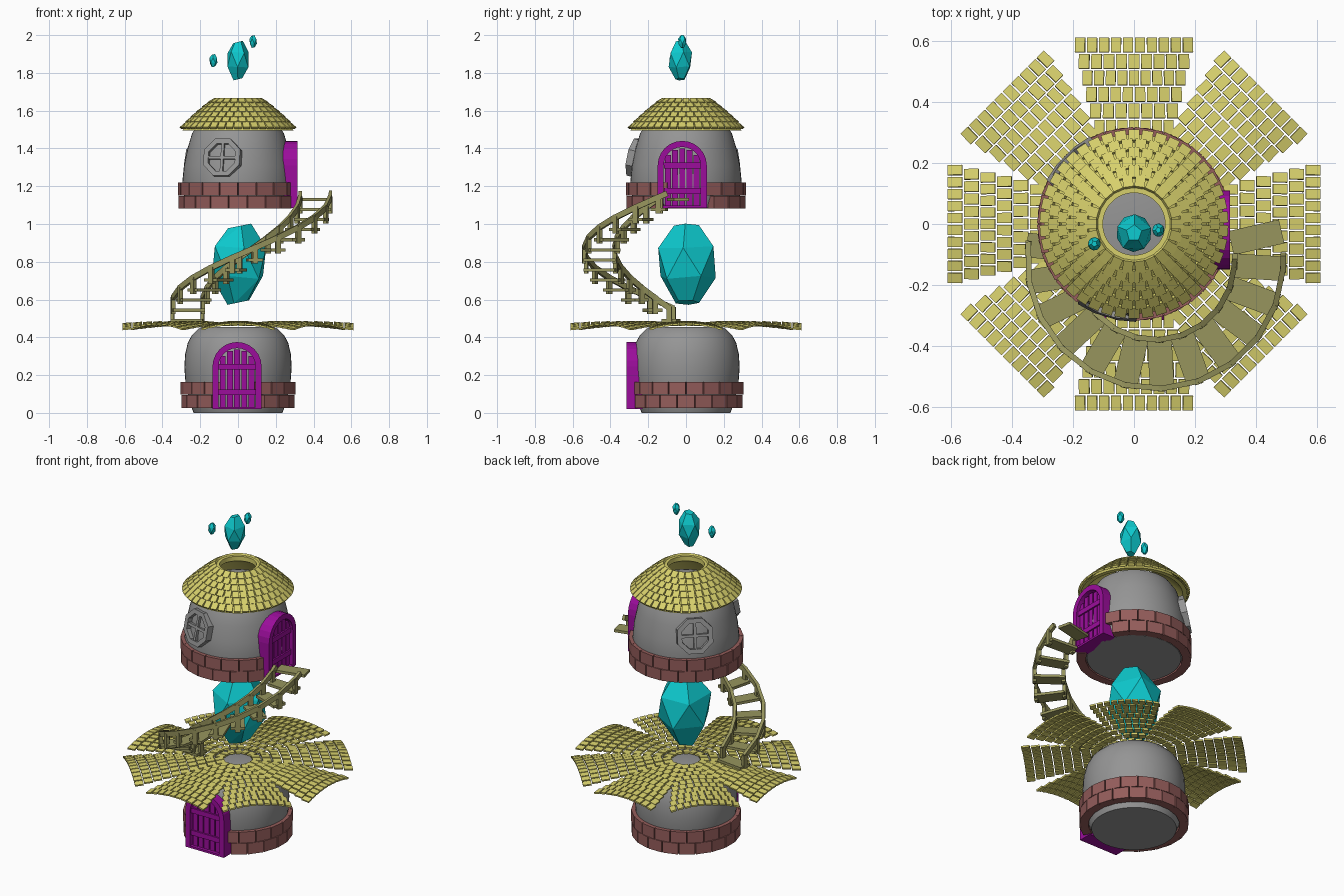
import bpy, bmesh
from math import sin, cos, pi, radians, atan2, sqrt
from mathutils import Matrix, Vector

if "Cube" in bpy.data.objects:
    bpy.data.objects.remove(bpy.data.objects["Cube"])


def material(name, r, g, b):
    m = bpy.data.materials.new(name)
    m.use_nodes = True
    m.diffuse_color = (r, g, b, 1)
    m.node_tree.nodes["Principled BSDF"].inputs["Base Color"].default_value = (r, g, b, 1)
    return m


PLASTER = material("grey plaster", 0.30, 0.30, 0.30)
BRICK = material("red brick", 0.30, 0.11, 0.105)
THATCH = material("yellow shingle", 0.68, 0.63, 0.15)
WOOD = material("olive wood", 0.31, 0.30, 0.11)
PAINT = material("purple paint", 0.33, 0.004, 0.33)
CRYSTAL = material("cyan crystal", 0.004, 0.59, 0.62)

T = Matrix.Translation


def R(angle, axis="Z"):
    return Matrix.Rotation(angle, 4, axis)


def finish(name, bm, mat, smooth=False):
    bmesh.ops.recalc_face_normals(bm, faces=bm.faces[:])
    me = bpy.data.meshes.new(name)
    bm.to_mesh(me)
    bm.free()
    me.materials.append(mat)
    ob = bpy.data.objects.new(name, me)
    bpy.context.collection.objects.link(ob)
    if smooth:
        bpy.ops.object.select_all(action="DESELECT")
        ob.select_set(True)
        bpy.context.view_layer.objects.active = ob
        bpy.ops.object.shade_smooth_by_angle(angle=radians(35))
    return ob


def box(bm, frame, sx, sy, sz):
    bmesh.ops.create_cube(bm, size=1, matrix=frame @ Matrix.Diagonal((sx, sy, sz, 1)))


def beam(bm, a, b, width, height):
    # box running from a to b, kept upright
    d = b - a
    tilt = atan2(d.z, sqrt(d.x ** 2 + d.y ** 2))
    box(bm, T((a + b) / 2) @ R(atan2(d.y, d.x)) @ R(-tilt, "Y"), d.length + 0.01, width, height)


def lathe(name, profile, mat, closed=False, n=48):
    bm = bmesh.new()
    rings = [[bm.verts.new((r * cos(2 * pi * i / n), r * sin(2 * pi * i / n), z)) for i in range(n)]
             for r, z in profile]
    pairs = list(zip(rings, rings[1:] + rings[:1]))
    for lo, hi in pairs if closed else pairs[:-1]:
        for i in range(n):
            j = (i + 1) % n
            bm.faces.new((lo[i], lo[j], hi[j], hi[i]))
    if not closed:
        bm.faces.new(rings[0])
        bm.faces.new(rings[-1])
    return finish(name, bm, mat, True)


def frame_ring(bm, outer, inner, y0, y1, place):
    # solid picture-frame between two outlines in the xz plane
    n = len(outer)
    loops = [[bm.verts.new(place @ Vector((x, y, z))) for x, z in pts]
             for pts, y in ((outer, y0), (inner, y0), (inner, y1), (outer, y1))]
    for a, b in zip(loops, loops[1:] + loops[:1]):
        for i in range(n):
            j = (i + 1) % n
            bm.faces.new((a[i], a[j], b[j], b[i]))


# plastered round walls
lathe("lower_wall", [(0.235, 0), (0.258, 0.06), (0.278, 0.16), (0.284, 0.24), (0.28, 0.31),
                     (0.266, 0.37), (0.245, 0.41), (0.21, 0.445), (0.19, 0.455)], PLASTER)
lathe("upper_wall", [(0.26, 1.085), (0.285, 1.14), (0.295, 1.22), (0.286, 1.31), (0.267, 1.4),
                     (0.243, 1.48), (0.21, 1.53), (0.18, 1.54)], PLASTER)


def brick_band(name, radius, z0, door_angle, count=20):
    bm = bmesh.new()
    for row in range(2):
        for i in range(count):
            a = 2 * pi * (i + row / 2) / count
            if cos(a - door_angle) > cos(radians(22)):
                continue
            box(bm, R(a) @ T((radius - 0.025, 0, z0 + 0.035 + row * 0.07)),
                0.05, 2 * pi * radius / count - 0.005, 0.067)
    finish(name, bm, BRICK)


brick_band("lower_bricks", 0.30, 0.025, -pi / 2)
brick_band("upper_bricks", 0.315, 1.08, 0)


def arch(half, z0, top, n=12):
    spring = top - half
    return [(-half, z0)] + [(-half * cos(pi * i / n), spring + half * sin(pi * i / n))
                            for i in range(n + 1)] + [(half, z0)]


def door(name, place):
    bm = bmesh.new()
    frame_ring(bm, arch(0.13, 0, 0.355), arch(0.098, 0.012, 0.323), -0.315, -0.23, place)
    for i in range(-2, 3):
        x = i * 0.038
        top = 0.215 + sqrt(0.1 ** 2 - x * x)
        box(bm, place @ T((x, -0.285, top / 2)), 0.031, 0.022, top)
    for z in (0.09, 0.225):
        box(bm, place @ T((0, -0.295, z)), 0.195, 0.02, 0.03)
    finish(name, bm, PAINT)


door("lower_door", T((-0.005, 0, 0.02)))
door("upper_door", T((0, -0.02, 1.085)) @ R(pi / 2))


# octagonal windows
def octagon(r):
    return [(r * cos(pi * (i + 0.5) / 4), r * sin(pi * (i + 0.5) / 4)) for i in range(8)]


for name, azimuth in (("front_window", 253), ("back_window", 135)):
    bm = bmesh.new()
    place = R(radians(azimuth + 90)) @ T((0, -0.277, 1.35)) @ R(radians(-12), "X")
    frame_ring(bm, octagon(0.108), octagon(0.08), -0.02, 0.05, place)
    box(bm, place @ T((0, -0.005, 0)), 0.16, 0.02, 0.016)
    box(bm, place @ T((0, -0.005, 0)), 0.016, 0.02, 0.16)
    finish(name, bm, PLASTER)

# shingled roof with an open top
lathe("roof_shell", [(0.295, 1.495), (0.25, 1.55), (0.2, 1.6), (0.125, 1.658), (0.102, 1.658),
                     (0.102, 1.63), (0.19, 1.575), (0.27, 1.495)], THATCH, closed=True)
bm = bmesh.new()
ROWS = 6
for row in range(ROWS):
    t = (row + 0.5) / ROWS
    r = 0.125 + 0.178 * t
    z = 1.662 - 0.125 * t - 0.03 * t * t
    count = 22 + 4 * row
    slope = 0.62 + 0.2 * t
    for i in range(count):
        a = 2 * pi * (i + row % 2 / 2) / count
        box(bm, R(a) @ T((r, 0, z)) @ R(slope - 0.1, "Y"),
            0.045, 2 * pi * r / count - 0.006, 0.012)
finish("roof_shingles", bm, THATCH)

# eight open petals of shingles
bm = bmesh.new()
for petal in range(8):
    for row in range(10):
        r = 0.101 + 0.054 * row
        width = min(0.83 * r, 0.125 + 0.455 * r)
        count = max(2, round(width / 0.04))
        crown = 0.46 + 0.02 * sin(pi * min(1, r / 0.75))
        for i in range(count):
            s = (2 * i + 1) / count - 1
            droop = 0.03 * r / 0.6 * s * s
            box(bm, R(petal * pi / 4) @ T((r, s * width / 2, crown - droop))
                @ R(-s * 0.3 * r / 0.6, "X") @ R(0.1, "Y"),
                0.048, width / count - 0.006, 0.01)
finish("petal_shingles", bm, THATCH)

# curved staircase
CENTRE = Vector((0.07, -0.12, 0))
STEPS = 13


def stair_point(i, radius, lift=0):
    a = radians(173 + 200 * i / (STEPS - 1))
    return CENTRE + Vector((radius * cos(a), radius * sin(a), 0.49 + 0.64 * i / (STEPS - 1) + lift))


treads, rails = bmesh.new(), bmesh.new()
for i in range(STEPS):
    a = radians(173 + 200 * i / (STEPS - 1))
    box(treads, T(stair_point(i, 0.34)) @ R(a), 0.17, 0.08, 0.016)
for radius in (0.26, 0.42):
    for i in range(STEPS - 1):
        beam_top = stair_point(i, radius, 0.065)
        a = atan2(beam_top.y - CENTRE.y, beam_top.x - CENTRE.x)
        box(rails, T(stair_point(i, radius, 0.025)) @ R(a), 0.02, 0.028, 0.09)
        end = i + 1 if i < STEPS - 2 else i + 0.35
        beam(rails, beam_top, stair_point(end, radius, 0.065), 0.018, 0.03)
finish("stair_treads", treads, WOOD)
finish("stair_rails", rails, WOOD)


# faceted crystals
def crystal(name, centre, rx, ry, h, spin):
    bm = bmesh.new()
    for k, (r, z) in enumerate(((0.42, -0.5), (1, -0.17), (1, 0.22), (0.45, 0.5))):
        for i in range(5):
            a = 2 * pi * (i + (k // 2) / 2) / 5 + spin
            lean = 0.06 * cos(a) if k in (0, 3) else 0.04 * sin(2 * a)
            bm.verts.new((centre[0] + rx * r * cos(a), centre[1] + ry * r * sin(a),
                          centre[2] + h * (z * 0.94 + lean * 0.5)))
    bmesh.ops.convex_hull(bm, input=bm.verts[:])
    bmesh.ops.dissolve_limit(bm, angle_limit=radians(9), verts=bm.verts[:], edges=bm.edges[:])
    finish(name, bm, CRYSTAL)


crystal("middle_crystal", (0.005, 0.005, 0.787), 0.145, 0.155, 0.43, 0.5)
crystal("top_crystal", (0.0, -0.03, 1.865), 0.058, 0.062, 0.21, 0.9)
crystal("small_crystal_right", (-0.13, -0.065, 1.865), 0.021, 0.022, 0.07, 0.2)
crystal("small_crystal_left", (0.08, -0.02, 1.966), 0.02, 0.022, 0.068, 1.3)
